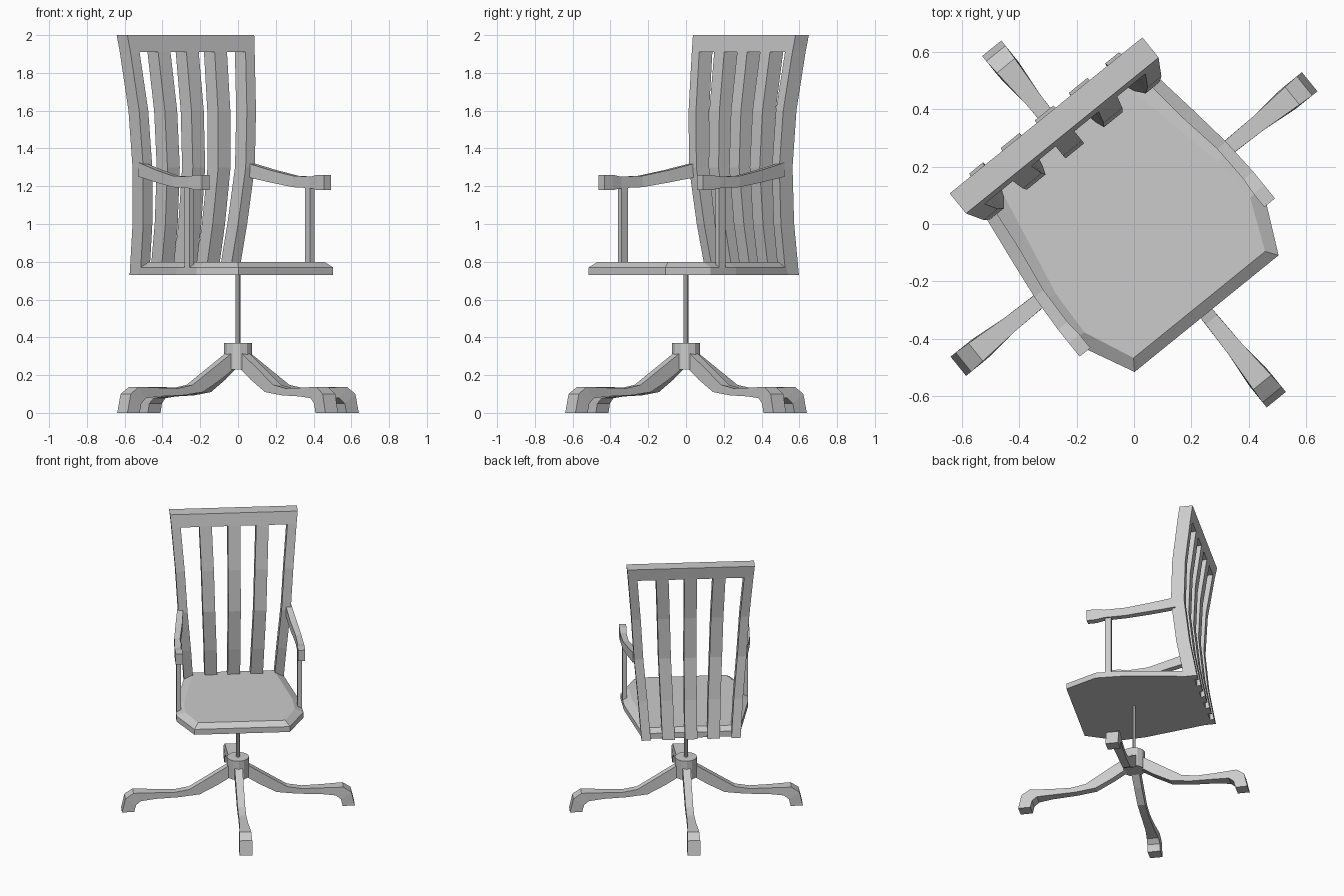
import bpy, bmesh, math
from mathutils import Matrix

if "Cube" in bpy.data.objects:
    bpy.data.objects.remove(bpy.data.objects["Cube"])

TURN = math.radians(39)   # whole chair is turned about the vertical axis


def finish(name, bm, angle=TURN):
    bmesh.ops.recalc_face_normals(bm, faces=bm.faces)
    bm.transform(Matrix.Rotation(angle, 4, 'Z'))
    me = bpy.data.meshes.new(name)
    bm.to_mesh(me)
    bm.free()
    ob = bpy.data.objects.new(name, me)
    bpy.context.collection.objects.link(ob)
    return ob


def loft(name, sections, angle=TURN):
    """Skin a list of equal-sized closed sections and cap both ends."""
    bm = bmesh.new()
    rings = [[bm.verts.new(p) for p in s] for s in sections]
    n = len(rings[0])
    for a, b in zip(rings, rings[1:]):
        for i in range(n):
            j = (i + 1) % n
            bm.faces.new((a[i], a[j], b[j], b[i]))
    bm.faces.new(rings[0])
    bm.faces.new(rings[-1])
    return finish(name, bm, angle)


def rect(x0, x1, y0, y1, z):
    return [(x0, y0, z), (x1, y0, z), (x1, y1, z), (x0, y1, z)]


def cylinder(name, r, z0, z1, sides):
    ring = [(r * math.cos(2 * math.pi * i / sides), r * math.sin(2 * math.pi * i / sides))
            for i in range(sides)]
    return loft(name, [[(x, y, z) for x, y in ring] for z in (z0, z1)])


# Curved back: height, outer half width, rear face depth
BACK = [(0.73, 0.335, 0.498), (1.0, 0.354, 0.45), (1.3, 0.38, 0.418),
        (1.6, 0.398, 0.43), (1.91, 0.423, 0.472)]
THICK = 0.09

# Back posts
for side, s in (("left", -1), ("right", 1)):
    loft(f"back_post_{side}", [rect(s * (w - 0.062), s * w, d - THICK, d, z) for z, w, d in BACK])

# Back slats fan out towards the top
for k in (-1, 0, 1):
    loft(f"back_slat_{k + 2}",
         [rect(k * w * 0.455 - 0.042, k * w * 0.455 + 0.042, d - THICK, d, z) for z, w, d in BACK])

# Top rail
loft("top_rail", [rect(-0.423, 0.423, 0.382, 0.472, 1.91), rect(-0.432, 0.432, 0.397, 0.487, 2.0)])

# Seat with chamfered top rim
half = [(0.323, -0.402), (0.43, -0.18), (0.42, 0.0), (0.34, 0.40), (0.325, 0.47)]
inner = [(0.295, -0.362), (0.372, -0.185), (0.365, -0.02), (0.29, 0.36), (0.28, 0.44)]


def outline(pts, z):
    return [(x, y, z) for x, y in pts] + [(-x, y, z) for x, y in reversed(pts)]


loft("seat", [outline(half, 0.73), outline(half, 0.77), outline(inner, 0.80)])

# Arms: depth, inner edge, outer edge, underside, top
ARM = [(0.36, 0.345, 0.385, 1.25, 1.325), (0.18, 0.365, 0.41, 1.22, 1.285),
       (0.02, 0.39, 0.43, 1.195, 1.255), (-0.12, 0.395, 0.438, 1.19, 1.25),
       (-0.18, 0.39, 0.438, 1.18, 1.26), (-0.24, 0.39, 0.438, 1.18, 1.26)]
for side, s in (("left", -1), ("right", 1)):
    loft(f"arm_{side}", [[(s * a, y, lo), (s * b, y, lo), (s * b, y, hi), (s * a, y, hi)]
                         for y, a, b, lo, hi in ARM])
    loft(f"arm_post_{side}", [rect(s * 0.395, s * 0.425, -0.118, -0.074, z) for z in (0.75, 1.21)])

# Central stem and hub
cylinder("stem", 0.012, 0.25, 0.74, 8)
cylinder("hub", 0.075, 0.23, 0.37, 12)

# Legs: top point, bottom point (radius, height), half width
LEG = [((0.05, 0.325), (0.04, 0.24), 0.027), ((0.20, 0.23), (0.14, 0.175), 0.026),
       ((0.33, 0.148), (0.26, 0.11), 0.026), ((0.43, 0.13), (0.40, 0.093), 0.026),
       ((0.56, 0.133), (0.56, 0.087), 0.030), ((0.71, 0.138), (0.66, 0.078), 0.040),
       ((0.765, 0.10), (0.693, 0.05), 0.043), ((0.788, 0.0), (0.705, 0.0), 0.043)]
for k in range(4):
    loft(f"leg_{k + 1}", [[(t[0], -w, t[1]), (t[0], w, t[1]), (b[0], w, b[1]), (b[0], -w, b[1])]
                          for t, b, w in LEG], TURN + k * math.pi / 2)
